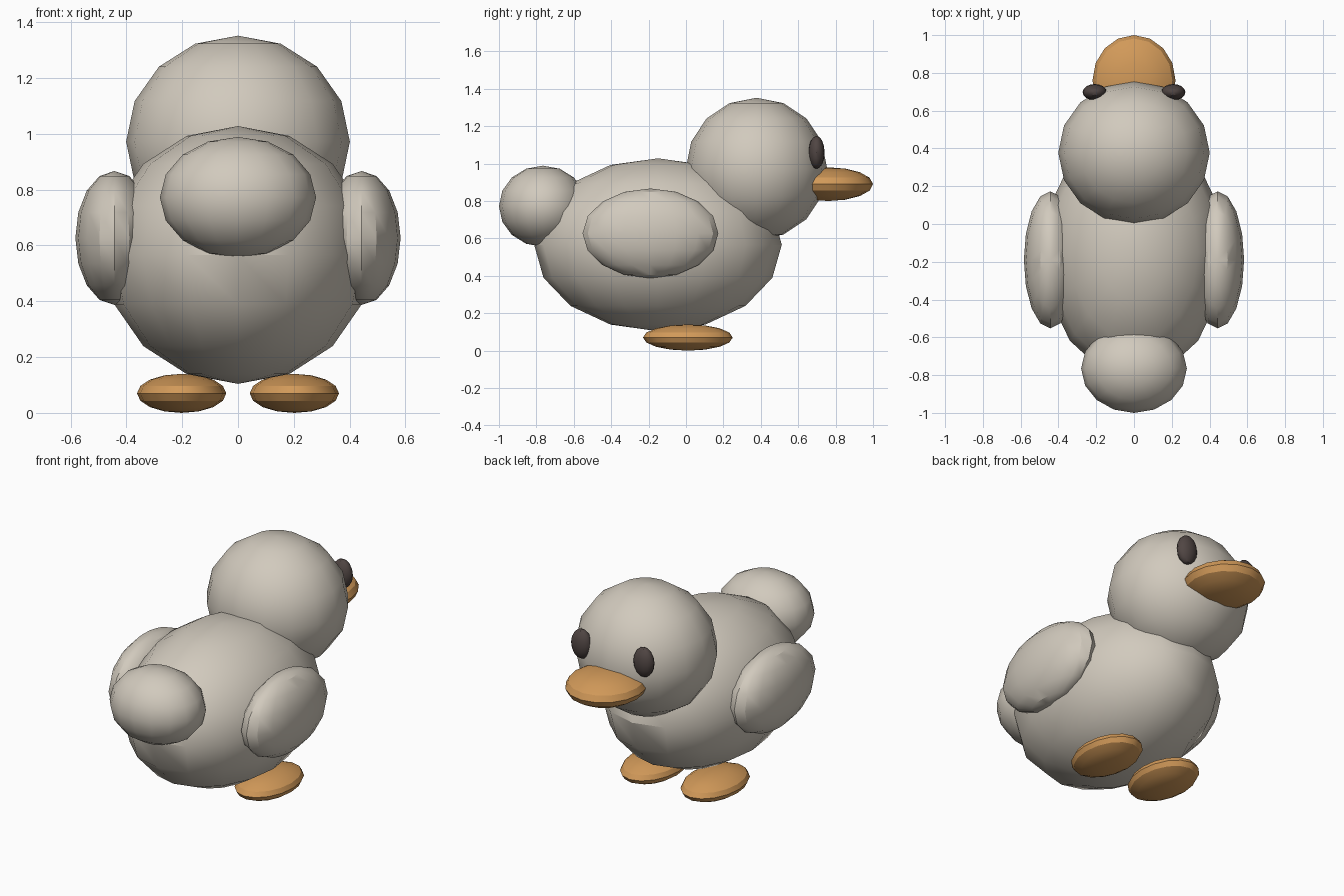
import bpy
import math

cube = bpy.data.objects.get("Cube")
if cube:
    bpy.data.objects.remove(cube, do_unlink=True)


def make_material(name, rgb):
    mat = bpy.data.materials.new(name)
    mat.use_nodes = True
    color = (*rgb, 1)
    mat.diffuse_color = color
    mat.node_tree.nodes["Principled BSDF"].inputs["Base Color"].default_value = color
    return mat


feather = make_material("pale_feather", (0.64, 0.59, 0.51))
orange = make_material("orange", (0.64, 0.32, 0.10))
dark = make_material("dark_brown", (0.08, 0.06, 0.056))


def ellipsoid(name, center, radii, mat):
    """Low-poly sphere stretched to the given radii."""
    bpy.ops.mesh.primitive_uv_sphere_add(segments=16, ring_count=8, radius=1, location=center)
    obj = bpy.context.object
    obj.name = name
    obj.scale = radii
    bpy.ops.object.transform_apply(location=False, rotation=False, scale=True)
    obj.data.materials.append(mat)
    bpy.ops.object.shade_smooth_by_angle(angle=math.radians(30))
    return obj


# Central parts
ellipsoid("body", (0, -0.15, 0.566), (0.48, 0.662, 0.462), feather)
ellipsoid("head", (0, 0.377, 0.972), (0.401, 0.378, 0.38), feather)
ellipsoid("tail", (0, -0.765, 0.772), (0.28, 0.235, 0.217), feather)
ellipsoid("beak", (0, 0.76, 0.89), (0.22, 0.24, 0.09), orange)

# Mirrored parts
for side, s in (("left", 1), ("right", -1)):
    ellipsoid("wing_" + side, (s * 0.443, -0.19, 0.627), (0.14, 0.363, 0.24), feather)
    ellipsoid("foot_" + side, (s * 0.202, 0.01, 0.07), (0.16, 0.24, 0.07), orange)
    ellipsoid("eye_" + side, (s * 0.208, 0.698, 1.06), (0.064, 0.043, 0.088), dark)
